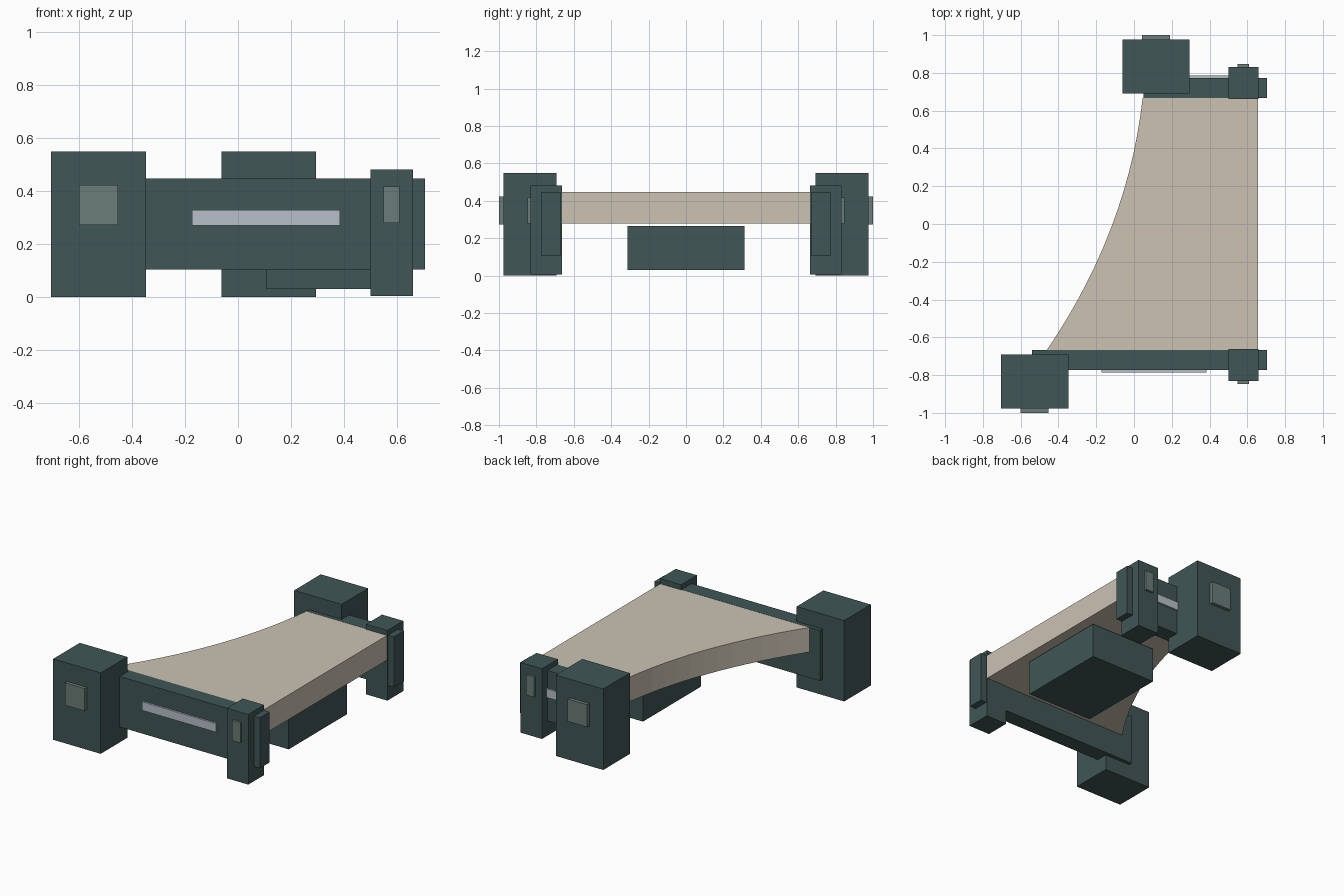
import bpy, bmesh

if "Cube" in bpy.data.objects:
    bpy.data.objects.remove(bpy.data.objects["Cube"])


def material(name, rgb):
    m = bpy.data.materials.new(name)
    m.diffuse_color = (*rgb, 1.0)
    m.use_nodes = True
    m.node_tree.nodes["Principled BSDF"].inputs["Base Color"].default_value = m.diffuse_color
    return m


TEAL = material("dark teal", (0.052, 0.092, 0.092))
SAGE = material("grey green", (0.147, 0.205, 0.188))
SILVER = material("pale silver", (0.48, 0.53, 0.59))
TAN = material("warm tan", (0.60, 0.54, 0.45))


def prism(name, outline, z0, z1, mat):
    """Extrude a counter-clockwise outline from z0 up to z1."""
    bm = bmesh.new()
    face = bm.faces.new([bm.verts.new((x, y, z0)) for x, y in outline])
    top = bmesh.ops.extrude_face_region(bm, geom=[face])["geom"]
    verts = [v for v in top if isinstance(v, bmesh.types.BMVert)]
    bmesh.ops.translate(bm, verts=verts, vec=(0, 0, z1 - z0))
    bmesh.ops.recalc_face_normals(bm, faces=bm.faces)
    mesh = bpy.data.meshes.new(name)
    bm.to_mesh(mesh)
    bm.free()
    mesh.materials.append(mat)
    obj = bpy.data.objects.new(name, mesh)
    bpy.context.collection.objects.link(obj)
    return obj


def box(name, x, y, z, mat):
    (x0, x1), (y0, y1) = sorted(x), sorted(y)
    return prism(name, [(x0, y0), (x1, y0), (x1, y1), (x0, y1)], *z, mat)


# Both ends: s = -1 is the front, +1 the back
# Per end: block x start, rail x start, light strip x range
ends = [("front", -1, -0.705, -0.54, (-0.173, 0.385)),
        ("back", 1, -0.062, 0.05, (0.22, 0.56))]
for side, s, bx, rx, strip in ends:
    # Large corner block with its plate
    box(side + "_block", (bx, bx + 0.357), (s * 0.692, s * 0.977), (0, 0.55), TEAL)
    box(side + "_block_plate", (bx + 0.105, bx + 0.252), (s * 0.97, s), (0.272, 0.424), SAGE)
    # Long rail with its strip
    box(side + "_rail", (rx, 0.705), (s * 0.667, s * 0.773), (0.105, 0.448), TEAL)
    box(side + "_strip", strip, (s * 0.77, s * 0.786), (0.27, 0.328), SILVER)
    # Narrow post with its plate
    box(side + "_post", (0.5, 0.66), (s * 0.662, s * 0.832), (0.005, 0.482), TEAL)
    box(side + "_post_plate", (0.549, 0.61), (s * 0.825, s * 0.847), (0.28, 0.418), SAGE)

# Deck with one concave curved edge (quadratic curve)
p0, p1, p2 = (0.046, 0.668), (-0.033, -0.037), (-0.462, -0.668)
N = 14
curve = []
for i in range(N + 1):
    t = i / N
    curve.append(tuple((1 - t) ** 2 * a + 2 * t * (1 - t) * b + t * t * c
                       for a, b, c in zip(p0, p1, p2)))
prism("deck", curve + [(0.657, -0.668), (0.657, 0.668)], 0.28, 0.447, TAN)

# Equipment box below the deck
box("under_box", (0.105, 0.60), (-0.312, 0.312), (0.03, 0.266), TEAL)
